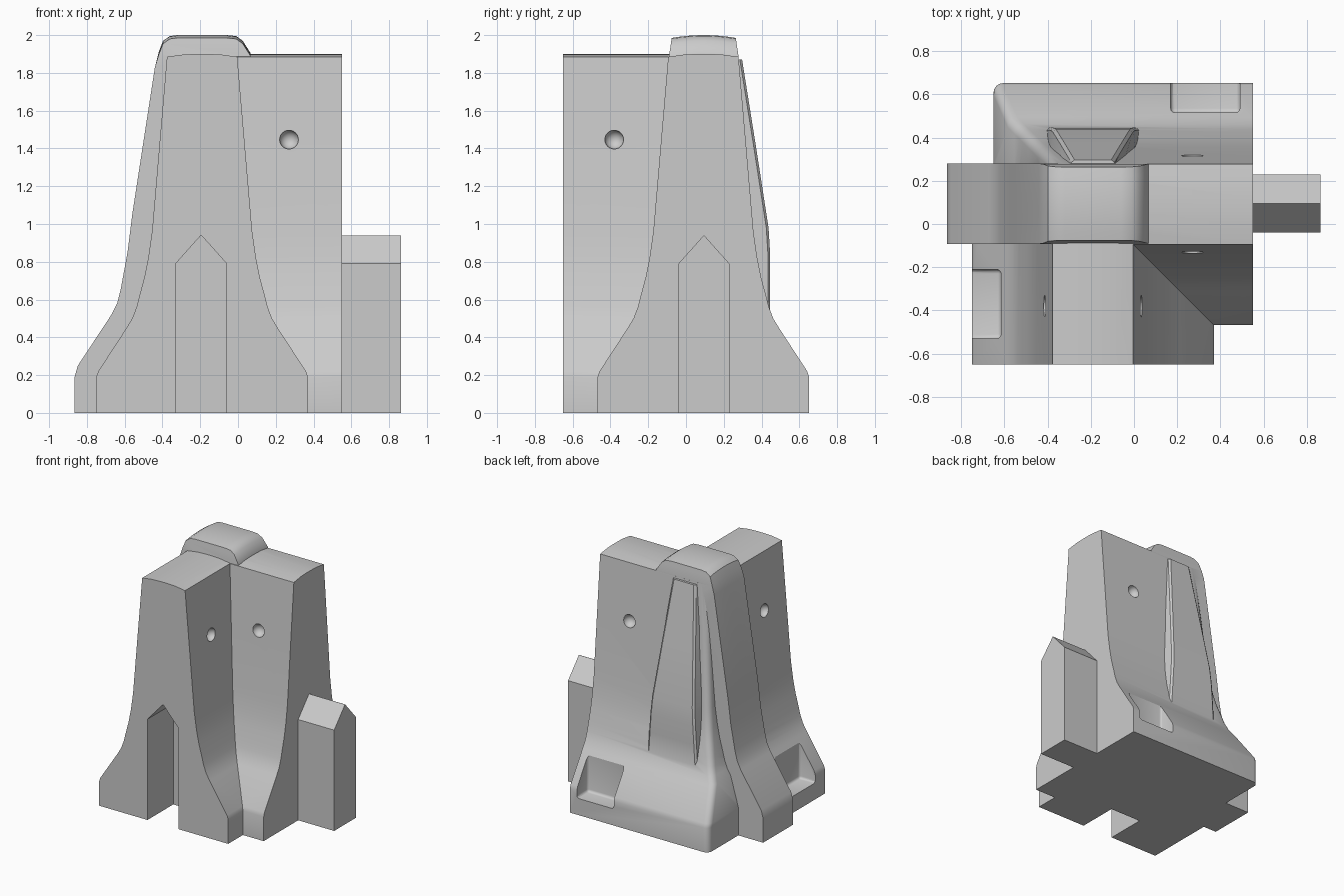
import bpy, bmesh, math
from mathutils import Vector

if "Cube" in bpy.data.objects:
    bpy.data.objects.remove(bpy.data.objects["Cube"])

# Half-width / height profile shared by both barrier arms (last points are the crown)
PROFILE = [(.56, 0), (.56, .19), (.55, .22), (.40, .45), (.37, .5), (.347, .56), (.332, .62),
           (.305, .72), (.285, .82), (.265, .96), (.225, 1.43), (.186, 1.885), (.10, 1.897), (.03, 1.9)]
CX, CY = -.19, .092   # centre lines of the two arms


def loft(name, rings):
    """Skin a list of rings; ends are capped by strips between opposite points."""
    bm = bmesh.new()
    vs = [[bm.verts.new(p) for p in r] for r in rings]
    n = len(rings[0])
    for a, b in zip(vs, vs[1:]):
        for i in range(n):
            j = (i + 1) % n
            bm.faces.new((a[i], a[j], b[j], b[i]))
    for r in (vs[0], vs[-1]):
        for i in range(n // 2 - 1):
            bm.faces.new((r[i], r[i + 1], r[n - 2 - i], r[n - 1 - i]))
    bmesh.ops.recalc_face_normals(bm, faces=bm.faces)
    me = bpy.data.meshes.new(name)
    bm.to_mesh(me)
    bm.free()
    ob = bpy.data.objects.new(name, me)
    bpy.context.collection.objects.link(ob)
    return ob


def mirrored(pts):
    return [(-w, z) for w, z in pts] + [(w, z) for w, z in reversed(pts)]


def box(name, lo, hi, bevel=0):
    bm = bmesh.new()
    bmesh.ops.create_cube(bm, size=1)
    for v in bm.verts:
        v.co = Vector([(lo[i] + hi[i]) / 2 + v.co[i] * (hi[i] - lo[i]) for i in range(3)])
    if bevel:
        bmesh.ops.bevel(bm, geom=bm.edges[:], offset=bevel, segments=3, profile=.5, affect='EDGES')
    me = bpy.data.meshes.new(name)
    bm.to_mesh(me)
    bm.free()
    ob = bpy.data.objects.new(name, me)
    bpy.context.collection.objects.link(ob)
    return ob


def combine(base, other, op):
    m = base.modifiers.new(op, 'BOOLEAN')
    m.operation, m.solver, m.object = op, 'EXACT', other
    bpy.ops.object.select_all(action='DESELECT')
    bpy.context.view_layer.objects.active = base
    base.select_set(True)
    bpy.ops.object.modifier_apply(modifier=m.name)
    bpy.data.objects.remove(other)


# Arm along x, with a rounded hip at its back left corner
section = mirrored(PROFILE)
rings = []
R = .045
for k in range(5):
    a = k / 4 * math.pi / 2
    ring = []
    for w, z in section:
        hw = abs(w) if z < 1.89 else .186
        inset = R * (1 - math.sin(a)) * min(1, abs(w) / .18)
        x = CX - min(.46, hw - .006) + R * (1 - math.cos(a))
        ring.append((x, CY + w - math.copysign(inset, w), z))
    rings.append(ring)
rings.append([(.55, CY + w, z) for w, z in section])
corner = loft("corner_barrier", rings)

# Arm along y
arm = loft("front_arm", [[(CX + w, y, z) for w, z in section] for y in (-.65, .1)])
combine(corner, arm, 'UNION')

# Tall central block with a flared buttress to the left
left = [(-.865, 0), (-.865, .19), (-.848, .25), (-.67, .52), (-.64, .58), (-.62, .66), (-.585, .85),
        (-.56, 1.05), (-.44, 1.83), (-.42, 1.91), (-.397, 1.97), (-.36, 1.995), (-.32, 2.0)]
right = [(.07, z) for _, z in left[:9]] + [(.066, 1.905), (.025, 1.97), (-.01, 1.995), (-.06, 2.0)]
outline = left + right[::-1]
rings = []
for t in (-1, -.75, -.5, -.25, 0, .25, .5, .75, 1):
    rings.append([(x, .094 + t * (.186 - max(0, z - 1.89) * .15),
                   z - (.015 * t * t if z > 1.9 else 0)) for x, z in outline])
combine(corner, loft("buttress", rings), 'UNION')

# Tapered raised panel on the back
rings = []
for z, y, hw in [(1.87, .297, .10), (1.4, .372, .145), (.98, .437, .185), (.85, .445, .195),
                 (.7, .446, .205), (.53, .446, .215)]:
    rings.append([(CX - hw - .03, .2, z), (CX - hw, y - .012, z), (CX - hw + .015, y, z),
                  (CX + hw - .015, y, z), (CX + hw, y - .012, z), (CX + hw + .03, .2, z)])
combine(corner, loft("back_panel", rings), 'UNION')

# Tongue on the right end and matching groove in the front end
key = mirrored([(.135, 0), (.135, .79), (.001, .94)])
tongue = loft("tongue", [[(x, .095 + w, z) for w, z in key] for x in (.5, .862)])
combine(corner, tongue, 'UNION')
key = mirrored([(.135, -.1), (.135, .79), (.001, .94)])
groove = loft("groove_cutter", [[(-.195 + w, y, z) for w, z in key] for y in (-.8, -.33)])
combine(corner, groove, 'DIFFERENCE')

# Lifting pockets in the feet
combine(corner, box("back_pocket", (.17, .515, .13), (.49, .9, .8), .02), 'DIFFERENCE')
combine(corner, box("left_pocket", (-1.0, -.53, .13), (-.615, -.21, .8), .02), 'DIFFERENCE')

# Round dimples on both sides of each arm
for s in (-1, 1):
    for p in ((.27, CY + s * .225, 1.447), (CX + s * .225, -.38, 1.447)):
        bpy.ops.mesh.primitive_uv_sphere_add(segments=24, ring_count=12, radius=.05, location=p)
        combine(corner, bpy.context.object, 'DIFFERENCE')

# Smooth curved sides, keep hard edges
bpy.ops.object.select_all(action='DESELECT')
corner.select_set(True)
bpy.context.view_layer.objects.active = corner
bpy.ops.object.shade_smooth_by_angle(angle=math.radians(30))
